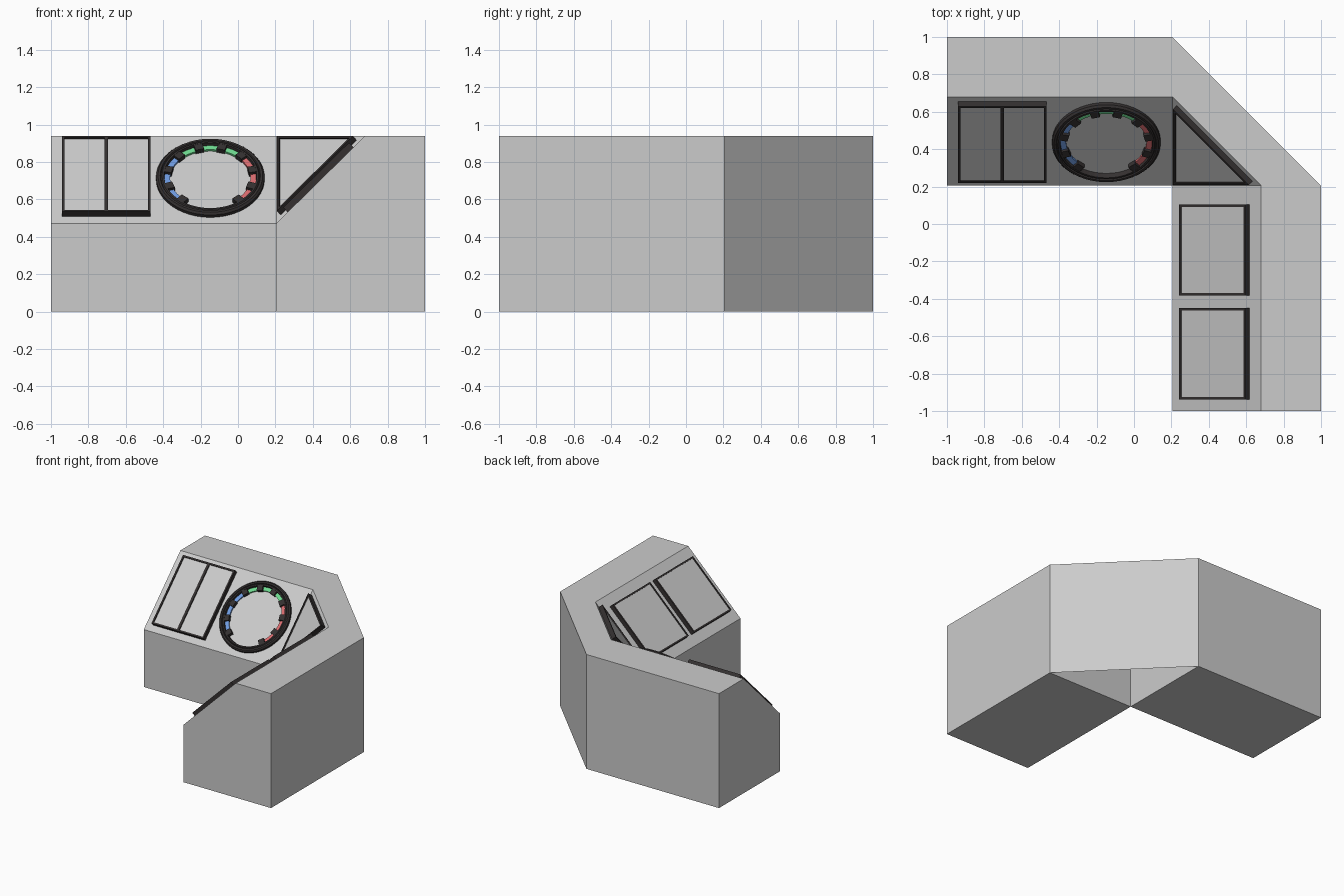
import bpy, bmesh
from math import sin, cos, radians, pi
from mathutils import Vector, Matrix

if "Cube" in bpy.data.objects:
    bpy.data.objects.remove(bpy.data.objects["Cube"])

IN, TOP, LIP, SLOPE = 0.205, 0.94, 0.472, 0.68   # inner corner, heights, slope end


def material(name, rgb):
    m = bpy.data.materials.new(name)
    m.diffuse_color = (*rgb, 1)
    m.use_nodes = True
    m.node_tree.nodes["Principled BSDF"].inputs["Base Color"].default_value = m.diffuse_color
    return m


DARK = material("dark_trim", (0.035, 0.03, 0.03))
BLUE = material("blue", (0.16, 0.33, 0.75))
GREEN = material("green", (0.16, 0.70, 0.28))
RED = material("red", (0.70, 0.15, 0.16))


def plane(origin, u, v):
    """Matrix whose local x, y lie along u, v and local z along the normal."""
    u, v = Vector(u).normalized(), Vector(v).normalized()
    m = Matrix((u, v, u.cross(v))).transposed().to_4x4()
    m.translation = Vector(origin)
    return m


def finish(name, bm, mat=None):
    bmesh.ops.recalc_face_normals(bm, faces=bm.faces)
    me = bpy.data.meshes.new(name)
    bm.to_mesh(me)
    bm.free()
    ob = bpy.data.objects.new(name, me)
    bpy.context.collection.objects.link(ob)
    if mat:
        me.materials.append(mat)
    return ob


def prism(bm, pts, h0, h1, m):
    lo, hi = [[bm.verts.new(m @ Vector((*p, h))) for p in pts] for h in (h0, h1)]
    bm.faces.new(lo)
    bm.faces.new(hi)
    for i in range(len(pts)):
        j = (i + 1) % len(pts)
        bm.faces.new((lo[i], lo[j], hi[j], hi[i]))


def loop_rings(bm, rings, m):
    """Closed hoop from a loop of (outline, height) rings."""
    vs = [[bm.verts.new(m @ Vector((*p, h))) for p in pts] for pts, h in rings]
    n = len(vs[0])
    for a, b in zip(vs, vs[1:] + vs[:1]):
        for i in range(n):
            j = (i + 1) % n
            bm.faces.new((a[i], a[j], b[j], b[i]))


def solid(name, pts, h0, h1, m, mat=None):
    bm = bmesh.new()
    prism(bm, pts, h0, h1, m)
    return finish(name, bm, mat)


def rect(u0, u1, v0, v1):
    return [(u0, v0), (u1, v0), (u1, v1), (u0, v1)]


def screen(name, outer, inner, m, h=0.035, glass=0.026, bar=None):
    """Raised dark frame with a grey panel inside and an optional divider."""
    bm = bmesh.new()
    loop_rings(bm, [(outer, 0), (outer, h), (inner, h), (inner, 0)], m)
    if bar:
        prism(bm, bar, 0, h, m)
    finish(name + "_frame", bm, DARK)
    solid(name + "_panel", inner, 0, glass, m)


# console arms: same profile, run along x and along y
profile = [(1, 0), (IN, 0), (IN, LIP), (SLOPE, TOP), (1, TOP)]
solid("left_arm", profile, -1, IN, plane((0, 0, 0), (0, 1, 0), (0, 0, 1)))
solid("right_arm", profile, -IN, 1, plane((0, 0, 0), (1, 0, 0), (0, 0, 1)))

# corner shell: chamfered back wall, top and sloping triangle (open below)
bm = bmesh.new()
a, b, c, d, e, f, g = [bm.verts.new(p) for p in (
    (IN, 1, 0), (1, IN, 0), (1, IN, TOP), (IN, 1, TOP),
    (IN, SLOPE, TOP), (SLOPE, IN, TOP), (IN, IN, LIP))]
for face in ((a, b, c, d), (d, c, f, e), (e, f, g)):
    bm.faces.new(face)
corner = finish("corner_shell", bm)
if corner.data.polygons[1].normal.z < 0:
    corner.data.flip_normals()

# sloping work planes
run, rise = SLOPE - IN, TOP - LIP
left = plane((0, IN, LIP), (1, 0, 0), (0, run, rise))
right = plane((IN, 0, LIP), (0, -1, 0), (run, 0, rise))
tri = plane((IN, IN, LIP), (1, -1, 0), (run / 2, run / 2, rise))

# double screen on the left arm
W = 0.013
screen("double_screen", rect(-0.94, -0.468, 0.053, 0.63),
       rect(-0.94 + W, -0.468 - W, 0.053 + W, 0.63 - W), left,
       bar=rect(-0.714, -0.694, 0.053 + W, 0.63 - W))

# two screens on the right arm
for name, u in (("rear_screen", -0.105), ("front_screen", 0.45)):
    screen(name, rect(u, u + 0.487, 0.085, 0.58),
           rect(u + W, u + 0.487 - W, 0.085 + W, 0.58 - W), right, glass=0.031)

# triangular corner screen
half = run / 2 ** 0.5
tall = Vector((run / 2, run / 2, rise)).length
mid = tall * 2 / 3


def inset(dist):
    k = 1 - dist / (tall / 3)
    return [(x * k, mid + (y - mid) * k) for x, y in ((0, 0), (half, tall), (-half, tall))]


screen("corner_screen", inset(0.028), inset(0.028 + W), tri)

# dial: stepped ring, ten teeth, nine coloured segments
dial = left @ Matrix.Translation((-0.148, 0.335, 0))


def polar(r, ang):
    return (r * sin(ang), r * cos(ang))


def circle(r, n=48):
    return [polar(r, 2 * pi * i / n) for i in range(n)]


bm = bmesh.new()
loop_rings(bm, [(circle(r), h) for r, h in (
    (0.29, 0), (0.29, 0.018), (0.28, 0.029), (0.268, 0.029), (0.264, 0.022),
    (0.258, 0.029), (0.248, 0.029), (0.243, 0))], dial)
finish("dial_ring", bm, DARK)

STEP = 31
bm = bmesh.new()
for i in range(10):
    ang = radians((i - 4.5) * STEP)
    prism(bm, rect(-0.023, 0.023, 0.208, 0.25), 0, 0.028,
          dial @ Matrix.Rotation(-ang, 4, 'Z'))
finish("dial_teeth", bm, DARK)

for k, (name, mat) in enumerate((("blue", BLUE), ("green", GREEN), ("red", RED))):
    bm = bmesh.new()
    for i in range(3):
        start = (3 * k + i - 4.5) * STEP
        angs = [radians(start + STEP * t / 4) for t in range(5)]
        prism(bm, [polar(0.246, t) for t in angs] + [polar(0.215, t) for t in reversed(angs)],
              0, 0.012, dial)
    finish(name + "_dial_segments", bm, mat)
